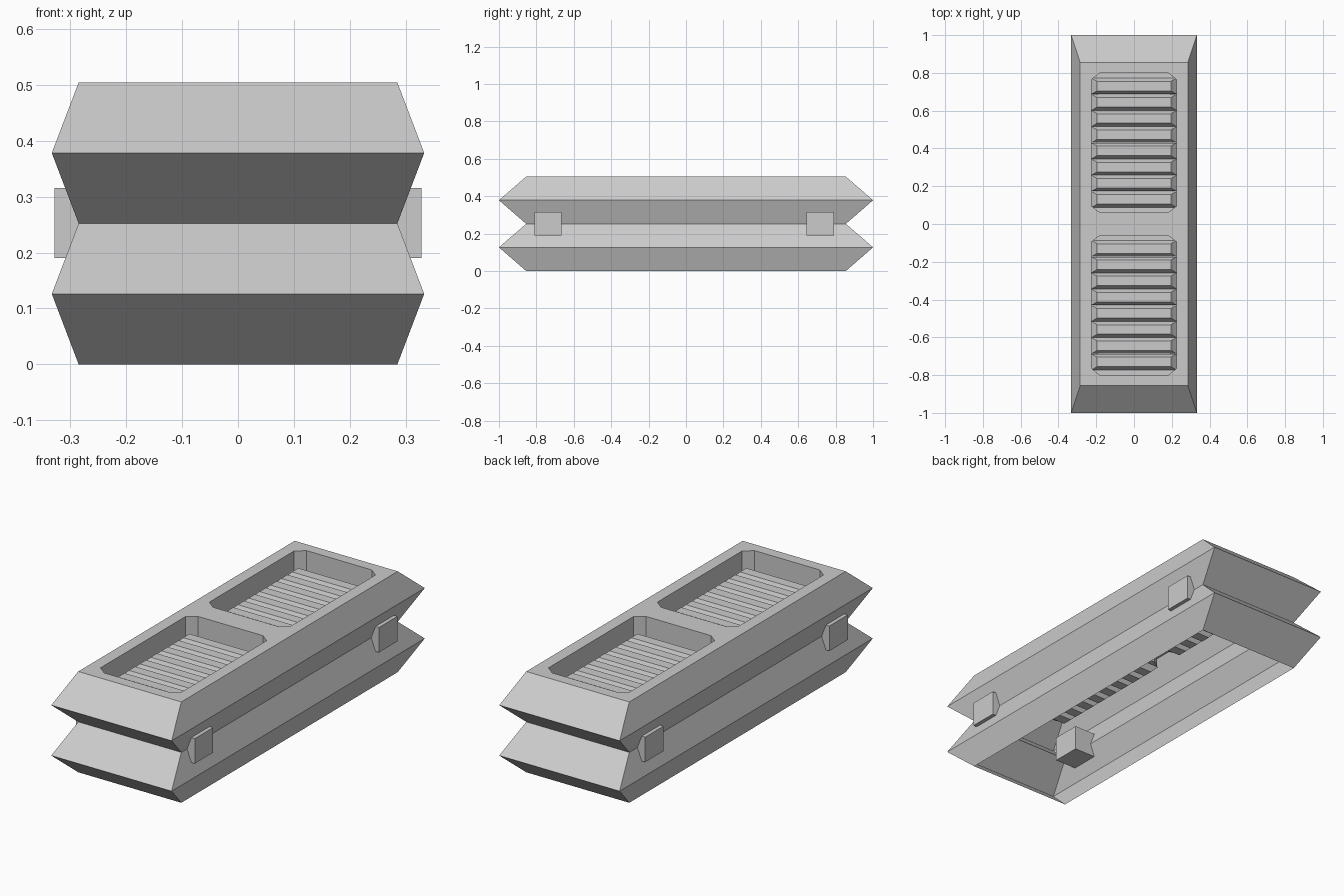
import bpy, bmesh

if "Cube" in bpy.data.objects:
    bpy.data.objects.remove(bpy.data.objects["Cube"])

PITCH = 0.0857
FLOOR = 0.40   # pocket floor height


def ring(bm, hx, hy, z, cx=0.0, cy=0.0):
    return [bm.verts.new((cx + sx * hx, cy + sy * hy, z))
            for sx, sy in ((-1, -1), (1, -1), (1, 1), (-1, 1))]


def bridge(bm, a, b):
    n = len(a)
    for i in range(n):
        j = (i + 1) % n
        bm.faces.new((a[i], a[j], b[j], b[i]))


def finish(bm, name):
    me = bpy.data.meshes.new(name)
    bm.to_mesh(me)
    bm.free()
    ob = bpy.data.objects.new(name, me)
    bpy.context.collection.objects.link(ob)
    return ob


def octagon(bm, cy, z):
    x, y, c, d = 0.225, 0.37, 0.045, 0.035
    pts = [(-x + c, -y), (x - c, -y), (x, -y + d), (x, y - d),
           (x - c, y), (-x + c, y), (-x, y - d), (-x, -y + d)]
    return [bm.verts.new((px, cy + py, z)) for px, py in pts]


# housing: open-bottomed zigzag shell with two octagonal pockets in the top
bm = bmesh.new()
rings = [ring(bm, hx, hy, z) for hx, hy, z in (
    (0.285, 0.855, 0.0), (0.333, 1.0, 0.126), (0.285, 0.855, 0.252),
    (0.333, 1.0, 0.378), (0.285, 0.855, 0.504))]
for a, b in zip(rings, rings[1:]):
    bridge(bm, a, b)
loops = [rings[-1]]
for cy in (-0.43, 0.43):
    rim, low = octagon(bm, cy, 0.504), octagon(bm, cy, FLOOR)
    bridge(bm, rim, low)
    loops.append(rim)
    # floor strips at both ends of the pocket, beyond the slats
    bm.faces.new((low[7], low[0], low[1], low[2]))
    bm.faces.new((low[3], low[4], low[5], low[6]))
bm.edges.ensure_lookup_table()
edges = [bm.edges.get((lp[i], lp[(i + 1) % len(lp)]))
         for lp in loops for i in range(len(lp))]
bmesh.ops.triangle_fill(bm, edges=edges, use_beauty=True, use_dissolve=False,
                        normal=(0, 0, 1))
bmesh.ops.dissolve_limit(bm, angle_limit=0.01, verts=[],
                         edges=[e for e in bm.edges
                                if all(abs(v.co.z - 0.504) < 1e-5 for v in e.verts)])
bmesh.ops.recalc_face_normals(bm, faces=bm.faces[:])
finish(bm, "housing")

# slats: bevelled bars filling each pocket, touching along their widest line
for side, cy in (("front", -0.43), ("back", 0.43)):
    bm = bmesh.new()
    for i in range(8):
        y = cy + (i - 3.5) * PITCH
        low = ring(bm, 0.195, 0.025, FLOOR - 0.03, cy=y)
        mid = ring(bm, 0.225, PITCH / 2 - 0.0005, FLOOR, cy=y)
        top = ring(bm, 0.195, 0.025, FLOOR + 0.03, cy=y)
        bridge(bm, low, mid)
        bridge(bm, mid, top)
        bm.faces.new(low[::-1])
        bm.faces.new(top)
    finish(bm, side + "_slats")

# clips: blocks passing through the groove on both long sides
for name, sx in (("left", -1), ("right", 1)):
    for end, cy in (("front", -0.737), ("back", 0.718)):
        bm = bmesh.new()
        a = ring(bm, 0.0685, 0.0725, 0.19, sx * 0.2595, cy)
        b = ring(bm, 0.0685, 0.0725, 0.315, sx * 0.2595, cy)
        bridge(bm, a, b)
        bm.faces.new(a[::-1])
        bm.faces.new(b)
        finish(bm, f"{name}_{end}_clip")
